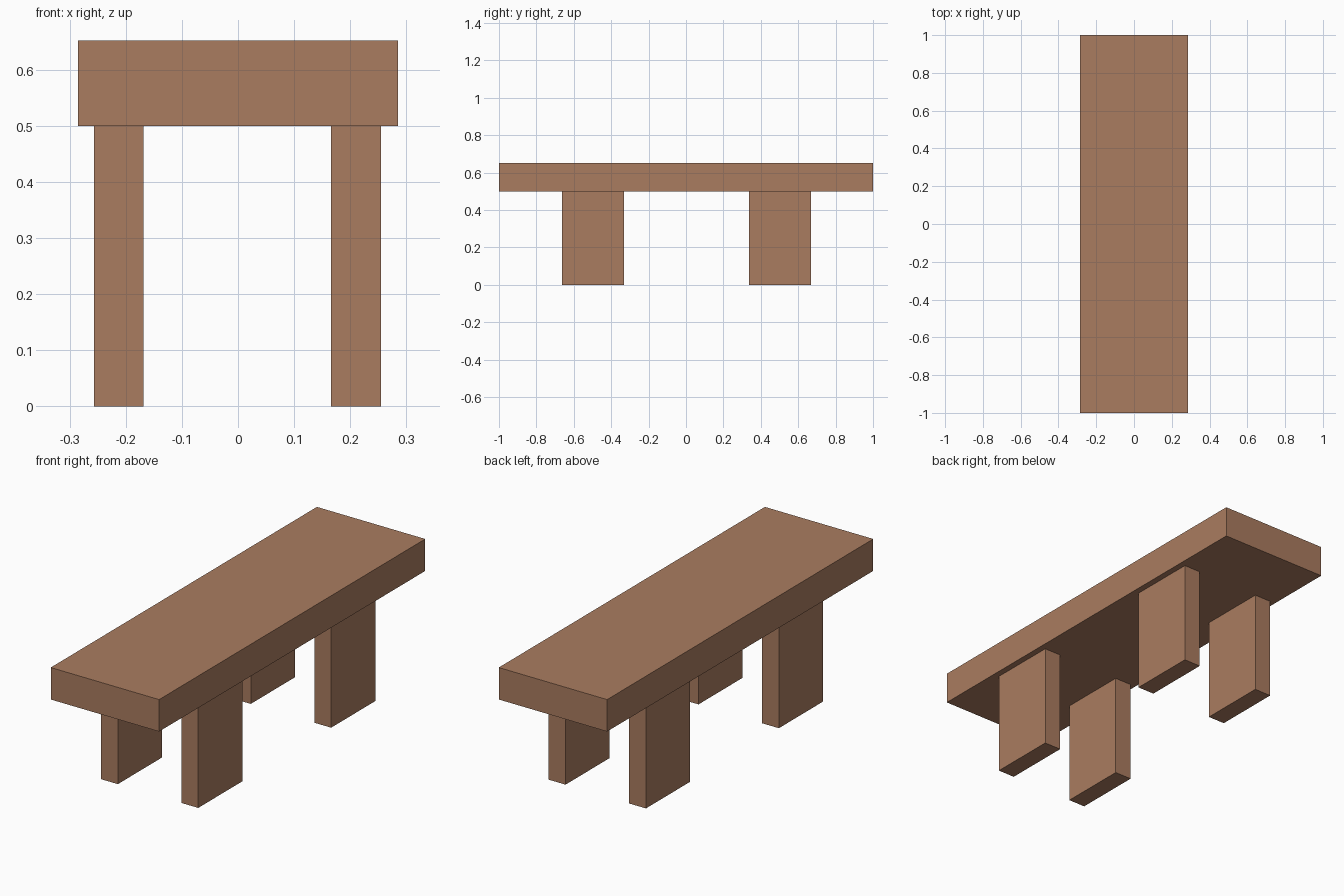
import bpy

if "Cube" in bpy.data.objects:
    bpy.data.objects.remove(bpy.data.objects["Cube"])

wood = bpy.data.materials.new("brown wood")
wood.diffuse_color = (0.402, 0.202, 0.117, 1)
wood.use_nodes = True
wood.node_tree.nodes["Principled BSDF"].inputs["Base Color"].default_value = wood.diffuse_color


def box(name, low, high):
    """Add a box spanning two opposite corners."""
    centre = [(a + b) / 2 for a, b in zip(low, high)]
    bpy.ops.mesh.primitive_cube_add(size=1, location=centre)
    ob = bpy.context.object
    ob.name = name
    ob.scale = [b - a for a, b in zip(low, high)]
    bpy.ops.object.transform_apply(location=False, rotation=False, scale=True)
    ob.data.materials.append(wood)
    return ob


# Thick plank seat
box("seat", (-0.285, -1, 0.5), (0.285, 1, 0.652))

# Four slab legs
for side, x in (("left", -0.2125), ("right", 0.2105)):
    for end, y in (("front", -0.497), ("back", 0.502)):
        box(f"{end}_{side}_leg", (x - 0.0445, y - 0.166, 0), (x + 0.0445, y + 0.166, 0.5))
